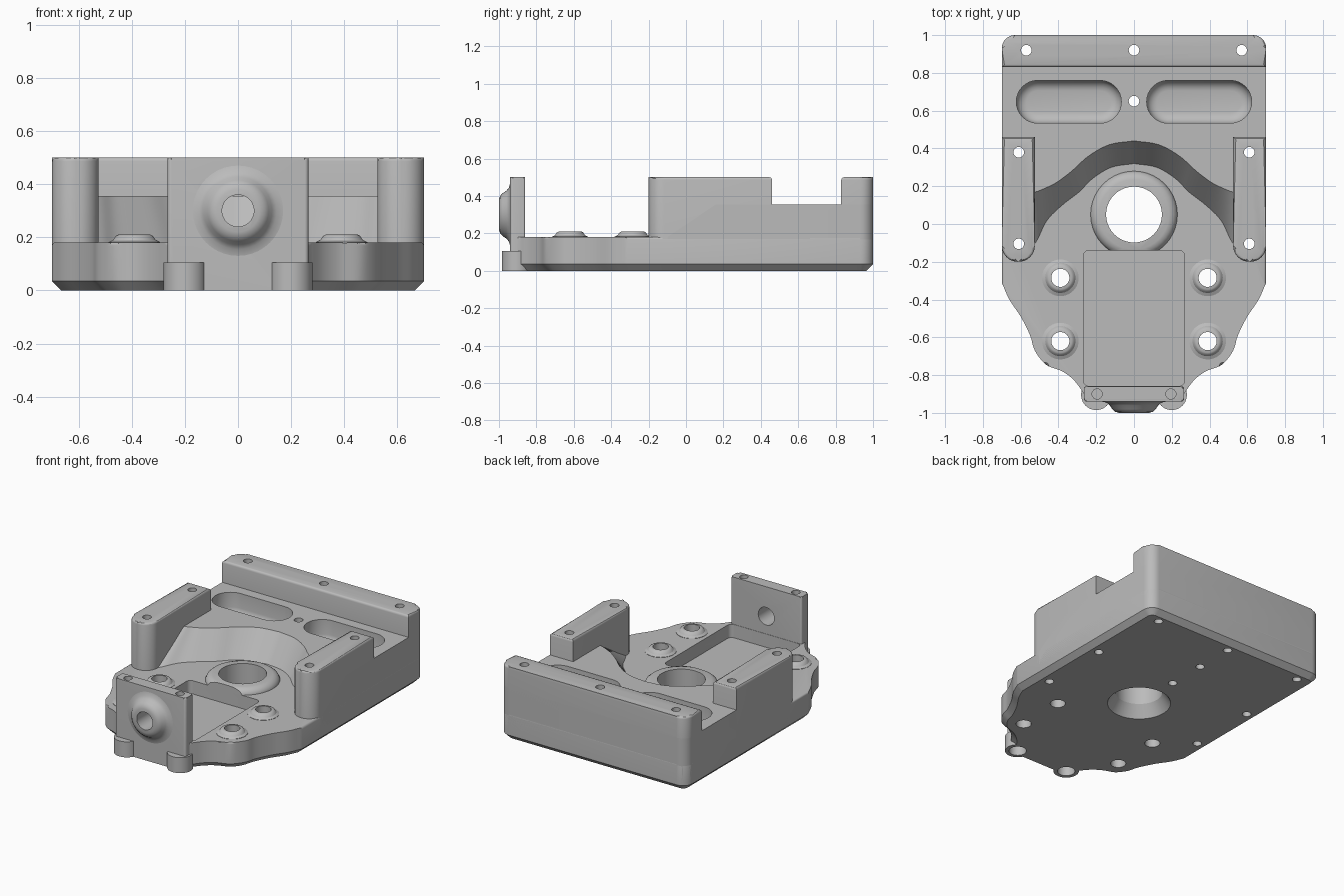
import bpy, bmesh
from math import sin, cos, pi, radians
from mathutils import Matrix, Vector

if "Cube" in bpy.data.objects:
    bpy.data.objects.remove(bpy.data.objects["Cube"])

grey = bpy.data.materials.new("light_grey")
grey.use_nodes = True
grey.diffuse_color = (0.5, 0.5, 0.5, 1)
grey.node_tree.nodes["Principled BSDF"].inputs["Base Color"].default_value = (0.5, 0.5, 0.5, 1)

# ---------- outline helpers (counter-clockwise points) ----------
def arc(cx, cy, r, start, end, n=8):
    if r == 0:
        return [(cx, cy)]
    angles = [radians(start + (end - start) * i / n) for i in range(n + 1)]
    return [(cx + r * cos(a), cy + r * sin(a)) for a in angles]

def circle(cx, cy, r, n=40):
    return arc(cx, cy, r, 0, 360, n)[:-1]

def rounded(x0, x1, y0, y1, front_l=0, front_r=0, back_r=0, back_l=0):
    a, b, c, d = front_l, front_r, back_r, back_l
    return (arc(x0 + a, y0 + a, a, 180, 270) + arc(x1 - b, y0 + b, b, 270, 360)
            + arc(x1 - c, y1 - c, c, 0, 90) + arc(x0 + d, y1 - d, d, 90, 180))

def slot(cx, cy, half, r):
    return arc(cx + half, cy, r, -90, 90, 16) + arc(cx - half, cy, r, 90, 270, 16)

def smooth(points, n=6):
    """Curve passing through a few points."""
    p = [Vector(q) for q in points]
    p = [2 * p[0] - p[1]] + p + [2 * p[-1] - p[-2]]
    out = []
    for a, b, c, d in zip(p, p[1:], p[2:], p[3:]):
        for i in range(n):
            t = i / n
            q = (2 * b + (c - a) * t + (2 * a - 5 * b + 4 * c - d) * t ** 2
                 + (3 * b - a - 3 * c + d) * t ** 3) / 2
            out.append((q.x, q.y))
    return out + [tuple(points[-1])]

def mirrored(half):
    return half + [(-x, y) for x, y in reversed(half) if x > 1e-5]

# ---------- solid helpers ----------
def add_loft(bm, levels):
    """Stack outlines of equal point count, given as (height, outline)."""
    rings = [[bm.verts.new((x, y, z)) for x, y in pts] for z, pts in levels]
    n = len(rings[0])
    for lo, hi in zip(rings, rings[1:]):
        for i in range(n):
            j = (i + 1) % n
            bm.faces.new((lo[i], lo[j], hi[j], hi[i]))
    bm.faces.new(rings[0][::-1])
    bm.faces.new(rings[-1])

def bevel_rim(bm, top, size, segments):
    z = (max if top else min)(v.co.z for v in bm.verts)
    rim = [e for e in bm.edges if all(abs(v.co.z - z) < 1e-5 for v in e.verts)]
    bmesh.ops.bevel(bm, geom=rim, offset=size, segments=segments, profile=0.5,
                    affect='EDGES', clamp_overlap=False)

def finish(name, bm):
    bmesh.ops.recalc_face_normals(bm, faces=bm.faces)
    mesh = bpy.data.meshes.new(name)
    bm.to_mesh(mesh)
    bm.free()
    mesh.materials.append(grey)
    obj = bpy.data.objects.new(name, mesh)
    bpy.context.collection.objects.link(obj)
    return obj

parts = []
def part(name, levels, top=0, bottom=0, matrix=None):
    bm = bmesh.new()
    add_loft(bm, levels)
    if top:
        bevel_rim(bm, True, top, 3)
    if bottom:
        bevel_rim(bm, False, bottom, 1)
    if matrix:
        bm.transform(matrix)
    parts.append(finish(name, bm))

def turned(cx, cy, profile):
    return [(z, circle(cx, cy, r)) for r, z in profile]

FACE_FRONT = Matrix.Translation((0, 0, 0.3)) @ Matrix.Rotation(pi / 2, 4, 'X')
HOLE = (0, 0.05)
SCREWS = [(s * 0.39, y) for s in (-1, 1) for y in (-0.62, -0.285)]
PLATE_TOP, DECK, TOP = 0.18, 0.355, 0.5

# ---------- base plate with a wavy nose ----------
nose = smooth([(0.27, -0.89), (0.32, -0.825), (0.38, -0.78), (0.465, -0.745), (0.525, -0.67),
               (0.55, -0.59), (0.6, -0.49), (0.66, -0.4), (0.7, -0.31)], 5)
back_corner = arc(0.63, 0.93, 0.07, 0, 90)
base = mirrored([(0.25, -0.93)] + nose + back_corner)
part("base_plate", [(0, base), (PLATE_TOP, base)], top=0.012, bottom=0.035)

# ---------- rear block with sloping scoop ----------
foot_line = smooth([(0, 0.32), (0.12, 0.3), (0.22, 0.24), (0.29, 0.17), (0.38, 0.1),
                    (0.46, 0.02), (0.51, -0.08), (0.56, -0.16)])
crest_line = smooth([(0, 0.44), (0.13, 0.42), (0.24, 0.36), (0.33, 0.28), (0.41, 0.22),
                     (0.47, 0.19), (0.52, 0.17), (0.58, 0.16)])
low = mirrored(foot_line + [(0.7, -0.1)] + back_corner)
high = mirrored(crest_line + [(0.7, 0.16)] + back_corner)
part("rear_block", [(0.035, low), (PLATE_TOP, low), (DECK, high)])

# ---------- rear rail and side arms ----------
rail = rounded(-0.7, 0.7, 0.83, 1, back_r=0.07, back_l=0.07)
part("rear_rail", [(0.3, rail), (TOP, rail)], top=0.014)
for side, x0, x1 in (("right", -0.7, -0.525), ("left", 0.525, 0.7)):
    arm = rounded(x0, x1, -0.2, 0.46, front_l=0.085, front_r=0.085)
    part(side + "_arm", [(0.035, arm), (TOP, arm)], top=0.014)

# ---------- upright front plate, its boss and feet ----------
upright = rounded(-0.265, 0.265, -0.94, -0.86, 0.015, 0.015, 0.01, 0.01)
part("front_plate", [(0, upright), (TOP, upright)], top=0.012)
part("front_boss", turned(0, 0, [(0.17, 0.92), (0.17, 0.94), (0.145, 0.946), (0.128, 0.96),
                                 (0.115, 0.98), (0.1, 0.994), (0.08, 1)]), matrix=FACE_FRONT)
for side, s in (("right", -1), ("left", 1)):
    part(side + "_front_foot", turned(s * 0.2, -0.905, [(0.08, 0), (0.08, 0.105)]), top=0.02)

# ---------- raised ring and screw bosses ----------
part("centre_ring", turned(*HOLE, [(0.23, 0.1), (0.23, 0.182), (0.222, 0.2),
                                   (0.205, 0.214), (0.185, 0.22)]))
for i, (x, y) in enumerate(SCREWS):
    part(f"screw_boss_{i + 1}", turned(x, y, [(0.097, 0.1), (0.097, 0.182), (0.08, 0.19),
                                              (0.07, 0.205), (0.06, 0.21)]))

# ---------- one cutter holding every hole and pocket ----------
bm = bmesh.new()
add_loft(bm, turned(0, 0, [(0.06, 0.84), (0.06, 1.05)]))
bm.transform(FACE_FRONT)
def drill(x, y, r, z0=-0.05, z1=0.6):
    add_loft(bm, turned(x, y, [(r, z0), (r, z1)]))
for s in (-1, 1):
    for x, y in ((0.57, 0.92), (0.61, 0.38), (0.61, -0.105)):
        drill(s * x, y, 0.028)
    drill(s * 0.195, -0.9, 0.027, 0.41)
    drill(s * 0.2, -0.905, 0.055, -0.05, 0.07)
    groove = [(0.2, 0.058), (0.204, 0.078), (0.217, 0.097), (0.235, 0.109), (0.255, 0.113), (0.4, 0.113)]
    add_loft(bm, [(z, slot(s * 0.345, 0.647, 0.165, r)) for z, r in groove])
for y in (0.92, 0.65):
    drill(0, y, 0.028)
drill(0, 0.38, 0.028, -0.05, 0.08)
for x, y in SCREWS:
    drill(x, y, 0.048)
add_loft(bm, turned(*HOLE, [(0.2, -0.05), (0.2, 0), (0.148, 0.08), (0.148, 0.6)]))
pocket = rounded(-0.268, 0.268, -0.858, -0.14, 0.03, 0.03, 0.03, 0.03)
add_loft(bm, [(0.09, pocket), (0.23, pocket)])
cutter = finish("hole_cutter", bm)
cutter.hide_render = True

# ---------- cut, bake and shade every part ----------
for obj in parts:
    mod = obj.modifiers.new("holes", 'BOOLEAN')
    mod.operation, mod.solver, mod.object = 'DIFFERENCE', 'EXACT', cutter
bpy.context.view_layer.update()
graph = bpy.context.evaluated_depsgraph_get()
baked = [bpy.data.meshes.new_from_object(obj.evaluated_get(graph)) for obj in parts]
bpy.ops.object.select_all(action='DESELECT')
for obj, mesh in zip(parts, baked):
    obj.modifiers.clear()
    obj.data = mesh
    obj.select_set(True)
bpy.data.objects.remove(cutter)
bpy.context.view_layer.objects.active = parts[0]
bpy.ops.object.shade_smooth_by_angle(angle=radians(30))
